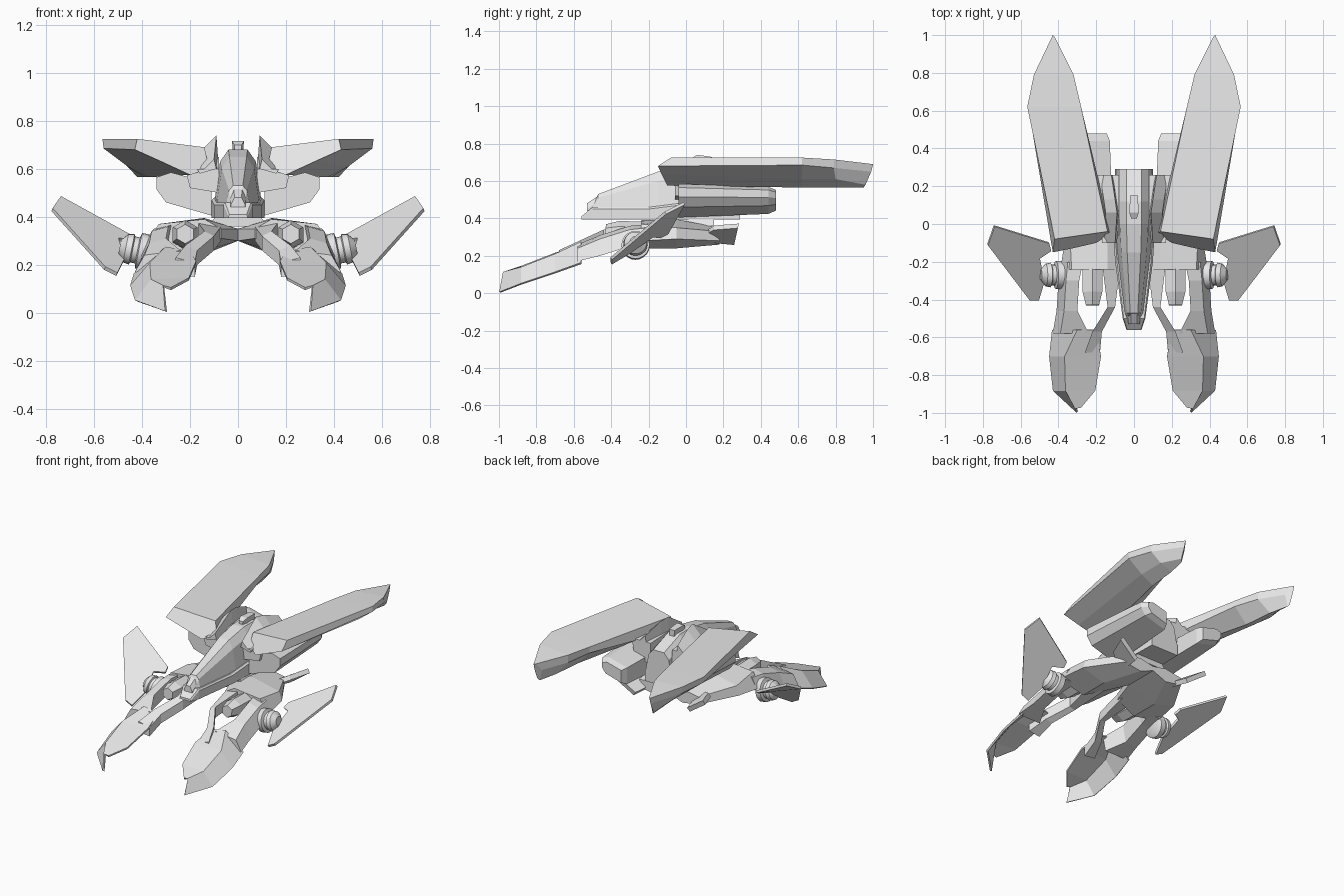
import bpy
import bmesh
from mathutils import Vector

default_cube = bpy.data.objects.get("Cube")
if default_cube:
    bpy.data.objects.remove(default_cube, do_unlink=True)

hull_grey = bpy.data.materials.new("hull_grey")
hull_grey.use_nodes = True
hull_grey.diffuse_color = (0.8, 0.8, 0.8, 1)
hull_grey.node_tree.nodes["Principled BSDF"].inputs["Base Color"].default_value = hull_grey.diffuse_color


def finish(name, bm, mirror=True, thickness=0, smooth=False):
    """Turn a bmesh into an object, with optional thickness and mirrored twin."""
    bmesh.ops.recalc_face_normals(bm, faces=bm.faces)
    mesh = bpy.data.meshes.new(name)
    bm.to_mesh(mesh)
    bm.free()
    obj = bpy.data.objects.new(name, mesh)
    bpy.context.collection.objects.link(obj)
    mesh.materials.append(hull_grey)
    if thickness:
        solid = obj.modifiers.new("Thickness", "SOLIDIFY")
        solid.thickness = thickness
        solid.offset = 0
    if mirror:
        obj.modifiers.new("Mirror", "MIRROR")
    if smooth:
        bpy.ops.object.select_all(action="DESELECT")
        obj.select_set(True)
        bpy.context.view_layer.objects.active = obj
        bpy.ops.object.shade_smooth_by_angle(angle=0.6)
    return obj


def loft(name, rows, closed=True, **options):
    """Skin between rows of points; closed rows also get end caps."""
    bm = bmesh.new()
    rings = [[bm.verts.new(point) for point in row] for row in rows]
    count = len(rings[0])
    for low, high in zip(rings, rings[1:]):
        for i in range(count if closed else count - 1):
            j = (i + 1) % count
            bm.faces.new((low[i], low[j], high[j], high[i]))
    if closed:
        bm.faces.new(rings[0])
        bm.faces.new(rings[-1])
    return finish(name, bm, **options)


def section(y, points):
    return [(x, y, z) for x, z in points]


def symmetric(y, points):
    """Full ring from the half section running from top to bottom."""
    return section(y, points + [(-x, z) for x, z in reversed(points)])


def plate(name, outline, thickness):
    bm = bmesh.new()
    bm.faces.new([bm.verts.new(point) for point in outline])
    return finish(name, bm, thickness=thickness)


def turned(name, base, axis, profile, sides, smooth=True):
    """Body of revolution: profile holds (distance along axis, radius)."""
    bm = bmesh.new()
    turn = Vector(axis).to_track_quat("Z", "Y")
    rings = []
    for along, radius in profile:
        made = bmesh.ops.create_circle(bm, segments=sides, radius=radius)
        for vert in made["verts"]:
            vert.co = Vector(base) + turn @ (vert.co + Vector((0, 0, along)))
        rings.append(made["verts"])
    for low, high in zip(rings, rings[1:]):
        for i in range(sides):
            j = (i + 1) % sides
            bm.faces.new((low[i], low[j], high[j], high[i]))
    bm.faces.new(rings[0])
    bm.faces.new(rings[-1])
    return finish(name, bm, smooth=smooth)


# Fuselage: flat lower hull with a tapering canopy above
loft("lower_hull", [
    symmetric(y, [(w * 0.9, top), (w, top - 0.01), (w, 0.395)])
    for y, w, top in [(-0.56, 0.04, 0.41), (-0.5, 0.06, 0.46), (-0.2, 0.1, 0.46),
                      (-0.04, 0.11, 0.48), (0.29, 0.1, 0.48)]
], mirror=False)
loft("canopy", [
    symmetric(y, [(w * 0.4, top), (w * 0.75, top - drop), (w, 0.45)])
    for y, w, top, drop in [(-0.5, 0.04, 0.47, 0.01), (-0.47, 0.05, 0.53, 0.02),
                            (-0.15, 0.09, 0.65, 0.05), (0, 0.1, 0.68, 0.05),
                            (0.12, 0.1, 0.68, 0.05), (0.29, 0.1, 0.62, 0.04)]
], mirror=False)
loft("nose_dome", [
    symmetric(y, [(w * 0.5, top), (w, top - 0.03), (w, 0.44)])
    for y, w, top in [(-0.53, 0.03, 0.48), (-0.44, 0.035, 0.54), (-0.3, 0.03, 0.56)]
], mirror=False)
loft("top_vent", [
    symmetric(y, [(w, top), (w * 0.8, 0.66)])
    for y, w, top in [(0.03, 0.015, 0.7), (0.06, 0.025, 0.715), (0.15, 0.02, 0.71)]
], mirror=False)

# Engine pods beside the fuselage
pod = [(0.11, 0.405), (0.11, 0.54), (0.28, 0.585), (0.34, 0.565), (0.34, 0.515), (0.3, 0.46)]
pod_middle = (0.2, 0.5)


def pod_ring(y, scale):
    return section(y, [tuple(m + (v - m) * scale for v, m in zip(p, pod_middle)) for p in pod])


loft("engine_pod", [pod_ring(-0.04, 1), pod_ring(0.44, 0.8), pod_ring(0.48, 0.62)])
loft("wing_pylon", [
    section(y, [(0.08, 0.5), (0.08, top), (0.22, top), (0.2, 0.52)])
    for y, top in [(-0.06, 0.6), (0.05, 0.65), (0.26, 0.64)]
])

# Long upper wings with a keeled underside
loft("upper_wing", [
    [(0.14, -0.04, 0.69), (0.42, -0.08, 0.725), (0.43, -0.15, 0.68),
     (0.33, -0.13, 0.635), (0.2, -0.1, 0.575), (0.12, -0.05, 0.6)],
    [(0.28, 0.62, 0.7), (0.565, 0.62, 0.725), (0.56, 0.62, 0.685),
     (0.46, 0.62, 0.61), (0.37, 0.62, 0.565), (0.28, 0.62, 0.66)],
    [(0.32, 0.79, 0.7), (0.53, 0.79, 0.715), (0.525, 0.79, 0.67),
     (0.46, 0.8, 0.61), (0.39, 0.82, 0.565), (0.32, 0.79, 0.65)],
    [(0.42, 0.99, 0.69), (0.43, 1, 0.69), (0.43, 0.99, 0.65),
     (0.43, 0.96, 0.58), (0.42, 0.95, 0.565), (0.4, 0.95, 0.64)],
])
loft("wing_root_fin", [
    section(y, [(x, top), (x - 0.01, 0.6), (x + 0.07, 0.6), (x + 0.06, top - 0.06)])
    for y, x, top in [(-0.1, 0.1, 0.64), (0.06, 0.09, 0.74), (0.13, 0.1, 0.73), (0.26, 0.12, 0.68)]
])

# Lower body carrying the two forelimbs
loft("lower_body", [
    section(0.18, [(0, 0.33), (0.1, 0.35), (0.22, 0.33), (0.22, 0.28), (0.1, 0.26), (0, 0.3)]),
    section(-0.05, [(0, 0.35), (0.14, 0.395), (0.34, 0.35), (0.36, 0.29), (0.2, 0.24), (0, 0.3)]),
    section(-0.24, [(0.07, 0.35), (0.14, 0.39), (0.33, 0.37), (0.39, 0.28), (0.2, 0.24), (0.07, 0.31)]),
])
loft("body_mount", [
    symmetric(y, [(0.09, 0.41), (0.12, 0.36)]) for y in (-0.12, 0.15)
], mirror=False)
plate("tail_fin", [(0.15, 0.05, 0.29), (0.2, 0.26, 0.27), (0.33, 0.28, 0.36), (0.28, 0.15, 0.35)], 0.03)

# Forelimbs: slim inner arm, outer blade and hooked hollow claw
loft("inner_arm", [
    section(y, [(x, z), (x + w, z + 0.02), (x + w, z - 0.05), (x, z - 0.06)])
    for y, x, w, z in [(-0.2, 0.07, 0.1, 0.36), (-0.44, 0.1, 0.04, 0.32),
                       (-0.57, 0.17, 0.05, 0.26), (-0.68, 0.18, 0.08, 0.21)]
])
loft("outer_blade", [
    section(y, [(x, z), (x + w, z - 0.02), (x + w + 0.04, z - drop), (x + 0.02, z - drop)])
    for y, x, w, z, drop in [(-0.2, 0.27, 0.08, 0.37, 0.1), (-0.3, 0.29, 0.07, 0.36, 0.11),
                             (-0.46, 0.3, 0.07, 0.31, 0.11), (-0.58, 0.24, 0.15, 0.26, 0.09)]
])
loft("claw", [
    section(-0.56, [(0.2, 0.25), (0.3, 0.27), (0.43, 0.16)]),
    section(-0.7, [(0.175, 0.21), (0.365, 0.205), (0.445, 0.11)]),
    section(-0.88, [(0.205, 0.14), (0.36, 0.135), (0.425, 0.05)]),
    [(0.28, -0.97, 0.1), (0.31, -0.975, 0.11), (0.3, -0.995, 0.005)],
], closed=False, thickness=0.012)

# Hexagonal cannon in the gap of each forelimb
turned("cannon", (0.22, -0.15, 0.32), (0, -1, 0.03),
       [(0, 0.06), (0.21, 0.06), (0.28, 0.04)], 6, smooth=False)

# Round shoulder joint and side fin
turned("shoulder_joint", (0.37, -0.27, 0.25), (1, 0, 0.2),
       [(0, 0.055), (0.01, 0.075), (0.045, 0.075), (0.05, 0.055),
        (0.07, 0.055), (0.075, 0.065), (0.1, 0.06), (0.125, 0.03)], 20)
plate("side_fin", [(0.74, -0.01, 0.48), (0.775, -0.11, 0.43), (0.555, -0.4, 0.185),
                   (0.505, -0.4, 0.16), (0.475, -0.3, 0.22), (0.5, -0.18, 0.305),
                   (0.44, -0.14, 0.3), (0.45, -0.1, 0.32)], 0.016)
